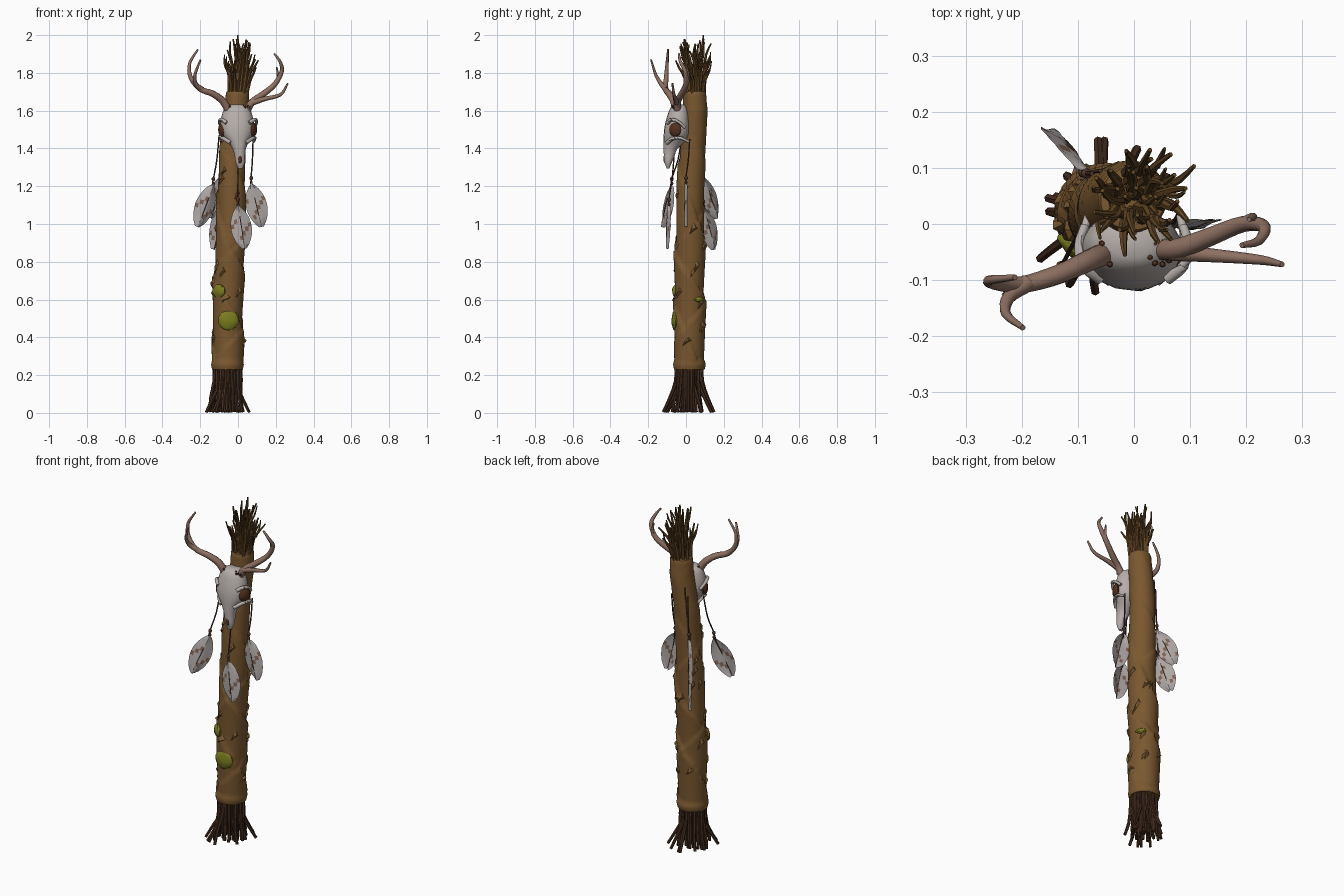
import bpy, bmesh, math, random
from mathutils import Vector, Matrix

if "Cube" in bpy.data.objects:
    bpy.data.objects.remove(bpy.data.objects["Cube"])

random.seed(7)


def mat(name, r, g, b):
    m = bpy.data.materials.new(name)
    lin = [((c / 255 + 0.055) / 1.055) ** 2.4 for c in (r, g, b)]
    m.diffuse_color = (*lin, 1)
    m.use_nodes = True
    m.node_tree.nodes["Principled BSDF"].inputs["Base Color"].default_value = m.diffuse_color
    return m


BARK = mat("bark_brown", 122, 88, 48)
ROOT = mat("dark_root", 70, 46, 32)
TWIG = mat("twig_brown", 98, 70, 36)
BONE = mat("bone_grey", 182, 174, 170)
SOCKET = mat("socket_rust", 84, 48, 30)
ANTLER = mat("antler_tan", 142, 112, 98)
FEATHER = mat("feather_grey", 176, 170, 168)
STREAK = mat("feather_streak", 132, 100, 84)
MOSS = mat("moss_green", 122, 124, 32)
CORD = mat("cord_brown", 78, 54, 42)


def finish(bm, name, mats, angle=40):
    bmesh.ops.recalc_face_normals(bm, faces=bm.faces)
    me = bpy.data.meshes.new(name)
    bm.to_mesh(me)
    bm.free()
    for m in mats:
        me.materials.append(m)
    ob = bpy.data.objects.new(name, me)
    bpy.context.collection.objects.link(ob)
    if angle:
        bpy.ops.object.select_all(action='DESELECT')
        ob.select_set(True)
        bpy.context.view_layer.objects.active = ob
        bpy.ops.object.shade_smooth_by_angle(angle=math.radians(angle))
    return ob


def loft(bm, rings):
    """Skin a list of point rings and close both ends."""
    vs = [[bm.verts.new(p) for p in r] for r in rings]
    n = len(vs[0])
    for a, b in zip(vs, vs[1:]):
        for i in range(n):
            j = (i + 1) % n
            bm.faces.new((a[i], a[j], b[j], b[i]))
    bm.faces.new(vs[0][::-1])
    bm.faces.new(vs[-1])


def smooth_path(pts, steps):
    """Catmull-Rom through points (any dimension)."""
    P = [Vector(p) for p in pts]
    P = [P[0] * 2 - P[1]] + P + [P[-1] * 2 - P[-2]]
    out = []
    for a, b, c, d in zip(P, P[1:], P[2:], P[3:]):
        for k in range(steps):
            t = k / steps
            out.append(0.5 * (2 * b + (c - a) * t + (2 * a - 5 * b + 4 * c - d) * t * t
                              + (3 * b - a - 3 * c + d) * t ** 3))
    return out + [P[-2]]


def tube(bm, pts, r0, r1, sides=6, steps=3, power=1.0):
    path = smooth_path(pts, steps)
    rings = []
    for i, p in enumerate(path):
        d = (path[min(i + 1, len(path) - 1)] - path[max(i - 1, 0)]).normalized()
        u = d.cross(Vector((0.31, 0.9, 0.17))).normalized()
        v = d.cross(u)
        r = r0 + (r1 - r0) * (i / (len(path) - 1)) ** power
        rings.append([p + r * (u * math.cos(2 * math.pi * k / sides)
                               + v * math.sin(2 * math.pi * k / sides)) for k in range(sides)])
    loft(bm, rings)


def blob(bm, loc, scale, rot=0.0, segs=14):
    m = Matrix.Translation(loc) @ Matrix.Rotation(rot, 4, 'Z') @ Matrix.Diagonal((*scale, 1))
    return bmesh.ops.create_uvsphere(bm, u_segments=segs, v_segments=segs // 2 + 1, radius=1, matrix=m)


# Leaning bark trunk: (z, centre x, centre y, radius), with twisted ridges
SPINE = [(0.23, -.056, .018, .080), (0.5, -.054, .018, .082), (0.8, -.046, .02, .079),
         (1.0, -.036, .02, .076), (1.2, -.035, .024, .073), (1.4, -.03, .036, .068),
         (1.6, -.006, .048, .065), (1.7, -.002, .046, .061)]


def spine(z):
    for a, b in zip(SPINE, SPINE[1:]):
        if z <= b[0]:
            t = (z - a[0]) / (b[0] - a[0])
            return [a[i] + (b[i] - a[i]) * t for i in (1, 2, 3)]
    return list(SPINE[-1][1:])


def bark_r(th, z):
    amp = 0.012 * min(1, max(0.15, (1.55 - z) / 0.5))
    ridge = ((2 * th + 17 * z + 0.7 * math.sin(9 * z)) / (2 * math.pi)) % 1
    ridge2 = ((-1 * th + 13 * z) / (2 * math.pi)) % 1
    r = spine(z)[2] + amp * (ridge ** 1.5 - 0.4) + amp * 0.5 * (ridge2 - 0.5)
    if z < 0.28:
        r = 0.087 - 0.006 * abs(z - 0.255) / 0.025
    return r


def on_bark(th, z, off=0.0):
    cx, cy, _ = spine(z)
    r = bark_r(th, z) + off
    return Vector((cx + r * math.cos(th), cy + r * math.sin(th), z))


bm = bmesh.new()
N = 44
rows = [0.23 + 1.46 * i / 110 for i in range(111)]
rings = [[on_bark(2 * math.pi * k / N, z) for k in range(N)] for z in rows]
for z, off in ((1.702, -.004), (1.705, -.02)):
    rings.append([on_bark(2 * math.pi * k / N, z, off) for k in range(N)])
loft(bm, rings)
finish(bm, "bark_trunk", [BARK], 50)

# Torn bark flaps
bm = bmesh.new()
for i in range(24):
    th, z = random.uniform(0, 6.28), random.uniform(0.3, 1.25)
    w, h = random.uniform(.2, .4), random.uniform(.03, .06)
    a, b = on_bark(th - w, z, -.004), on_bark(th + w, z + .04, -.004)
    c, d = on_bark(th + w * .3, z + h, .011), on_bark(th - w * .4, z + h * .7, .009)
    e = on_bark(th, z + h + .03, -.006)
    v = [bm.verts.new(p) for p in (a, b, c, d, e)]
    for f in ((0, 1, 2), (0, 2, 3), (1, 4, 2), (2, 4, 3), (3, 4, 0)):
        bm.faces.new([v[k] for k in f])
finish(bm, "bark_flaps", [BARK], 0)

# Moss cushions
bm = bmesh.new()
for th, z, w, h in ((-1.52, .49, .055, .053), (-2.25, .645, .042, .036), (.7, .6, .03, .015)):
    blob(bm, on_bark(th, z, -.006), (.017, w, h), th)
for v in bm.verts:
    v.co += Vector((random.uniform(-1, 1), random.uniform(-1, 1), random.uniform(-1, 1))) * .002
finish(bm, "moss_patches", [MOSS], 40)

# Splayed root sticks at the base
bm = bmesh.new()
for i in range(44):
    th = i * 2.39996 + random.uniform(-.2, .2)
    q = math.sqrt((i + 1) / 44)
    r_top, r_bot = .07 * q, (.078 + random.uniform(0, .03)) * q
    if i % 4 == 0 and q > .5:
        r_bot = .135
    c, s = math.cos(th), math.sin(th)
    x, y = -.056, .014
    tube(bm, [(x + r_top * c, y + r_top * s, .27), (x + r_top * 1.06 * c, y + r_top * 1.06 * s, .17),
              (x + (r_top + r_bot) / 2 * c + random.uniform(-.008, .008),
               y + (r_top + r_bot) / 2 * s, .08),
              (x + r_bot * c, y + r_bot * s, .004)], .011, .008, 6, 2)
for v in bm.verts:
    v.co.z = max(0, v.co.z)
finish(bm, "root_sticks", [ROOT])

# Twig crown with forked tips
bm = bmesh.new()
for i in range(34):
    th = i * 2.39996
    q = math.sqrt((i + 1) / 34)
    c, s = math.cos(th), math.sin(th)
    r0, r1 = .048 * q, random.uniform(.075, .108) * q
    top = 1.992 if i == 6 else random.uniform(1.80, 1.975)
    j = lambda: random.uniform(-.012, .012)
    mid = Vector((.01 + .055 * q * c + j(), .048 + .055 * q * s + j(), 1.68 + (top - 1.68) * .5))
    tip = Vector((.02 + r1 * c + j(), .05 + r1 * s + j(), top))
    tube(bm, [(r0 * c, .046 + r0 * s, 1.66), mid, mid.lerp(tip, .55) + Vector((j(), j(), 0)), tip],
         .0115, .004, 6, 2)
    if i % 3 == 0:
        k = mid.lerp(tip, .3)
        tube(bm, [k, k + Vector((c * .02 + j(), s * .02 + j(), .04)),
                  k + Vector((c * .03 + j(), s * .03 + j(), min(.09, 1.98 - k.z)))], .007, .003, 5, 2)
top_z = max(v.co.z for v in bm.verts)
for v in bm.verts:
    if v.co.z > 1.72:
        v.co.z = 1.72 + (v.co.z - 1.72) * .28 / (top_z - 1.72)
finish(bm, "twig_crown", [TWIG])

# Skull: rows of z, centre x, half width, front y, back y
SKULL = [(1.632, -.005, .035, -.06, -.005), (1.615, -.005, .066, -.082, .01), (1.57, -.005, .082, -.1, .02),
         (1.52, -.004, .09, -.113, .022), (1.475, -.002, .083, -.118, .02), (1.44, .002, .058, -.119, .0),
         (1.40, .006, .036, -.119, -.045), (1.36, .01, .028, -.117, -.06), (1.325, .012, .025, -.113, -.075),
         (1.295, .013, .012, -.103, -.088)]
bm = bmesh.new()
rings = []
for z, cx, hw, yf, yb in smooth_path(SKULL, 2):
    ring = []
    for k in range(20):
        a = 2 * math.pi * k / 20
        ca, sa = math.cos(a), math.sin(a)
        ring.append((cx + hw * math.copysign(abs(ca) ** .85, ca), (yf + yb) / 2 + (yb - yf) / 2 * sa, z))
    rings.append(ring)
loft(bm, rings)
for s in (-1, 1):
    # brow, cheekbone and jaw hook
    tube(bm, [(s * .06, -.098, 1.535), (s * .088, -.075, 1.553), (s * .098, -.04, 1.54), (s * .088, -.005, 1.51)],
         .011, .008, 8)
    tube(bm, [(s * .04, -.1, 1.43), (s * .075, -.07, 1.452), (s * .09, -.03, 1.455), (s * .082, .015, 1.435)],
         .012, .007, 8)
finish(bm, "skull", [BONE], 45)

# Eye sockets, nose hollow and burrs at the antler bases
bm = bmesh.new()
for s in (-1, 1):
    blob(bm, (s * .081 - .002, -.057, 1.499), (.018, .036, .037), s * -.45)
    for k in range(9):
        a = k * .7
        blob(bm, (s * .047 + .02 * math.cos(a), -.052 + .02 * math.sin(a), 1.617 + .006 * (k % 2)),
             (.006, .006, .008), 0, 6)
blob(bm, (.011, -.108, 1.345), (.012, .012, .026))
finish(bm, "sockets_and_burrs", [SOCKET], 40)

# Antlers
bm = bmesh.new()
tube(bm, [(-.045, -.05, 1.59), (-.08, -.065, 1.65), (-.135, -.09, 1.69), (-.2, -.108, 1.715),
          (-.25, -.105, 1.775), (-.256, -.1, 1.85), (-.212, -.095, 1.925)], .021, .005, 10, 4, 1.4)
tube(bm, [(-.19, -.105, 1.712), (-.223, -.13, 1.74), (-.228, -.16, 1.79), (-.198, -.185, 1.87)],
     .016, .005, 8, 4)
tube(bm, [(.042, -.045, 1.59), (.075, -.045, 1.645), (.13, -.025, 1.685), (.195, .0, 1.74),
          (.232, -.005, 1.81), (.222, -.03, 1.86), (.192, -.038, 1.902)], .02, .005, 10, 4, 1.4)
tube(bm, [(.07, -.05, 1.64), (.14, -.056, 1.662), (.225, -.064, 1.685), (.264, -.072, 1.745)],
     .016, .005, 8, 4)
tube(bm, [(.19, -.002, 1.735), (.212, .012, 1.77), (.205, .008, 1.83)], .013, .004, 8, 4)
finish(bm, "antlers", [ANTLER], 60)

# Feathers: top, tip, width direction, cord start
FEATHERS = [((-.13, -.075, 1.21), (-.215, -.125, .985), (1, .5, 0), (-.1, -.02, 1.47)),
            ((.0, -.09, 1.10), (.035, -.1, .87), (1, .1, 0), (.0, -.06, 1.40)),
            ((.07, .0, 1.215), (.125, .0, .985), (1, 0, 0), (.08, .02, 1.45)),
            ((-.085, .09, 1.25), (-.145, .165, 1.03), (-.7, .75, 0), (-.06, .095, 1.55)),
            ((-.09, .092, 1.09), (-.13, .15, .865), (-.55, .8, 0), (-.075, .09, 1.5))]
fb, cb = bmesh.new(), bmesh.new()
ROWS, COLS = 10, 6
for n, (top, tip, wd, start) in enumerate(FEATHERS):
    top, tip, wd, start = map(Vector, (top, tip, wd, start))
    d = (tip - top).normalized()
    w = (wd - d * wd.dot(d)).normalized()
    nrm = d.cross(w)
    grid = []
    for i in range(ROWS + 1):
        t = i / ROWS
        width = .056 * max(.04, math.sin(math.pi * min(1, t * .93 + .04)) ** .65)
        row = []
        for k in range(COLS + 1):
            s = 2 * k / COLS - 1
            p = top.lerp(tip, t) + w * s * width + nrm * (.008 * math.cos(s * 3) + random.uniform(-.0015, .0015))
            row.append(fb.verts.new(p + d * (abs(s) * .012 * (1 - t))))
        grid.append(row)
    for i in range(ROWS):
        for k in range(COLS):
            f = fb.faces.new((grid[i][k], grid[i][k + 1], grid[i + 1][k + 1], grid[i + 1][k]))
            f.material_index = int((i + k + n) % 5 == 0 and 2 < i < 8)
    # hanging cord with beads
    tube(cb, [start, start.lerp(top, .5) + Vector((start.x - top.x, start.y - top.y, 0)) * .1,
              top + Vector((0, 0, .03)), top + d * .03], .004, .004, 5, 3)
    blob(cb, top + Vector((0, 0, .028)), (.010, .010, .012), 0, 8)
    blob(cb, top + Vector((0, 0, .004)), (.008, .008, .010), 0, 8)
    tube(cb, [top, top.lerp(tip, .5) + nrm * .009, tip + nrm * .004], .003, .0015, 5, 3)
finish(fb, "feathers", [FEATHER, STREAK], 20)
finish(cb, "cords_and_beads", [CORD])
